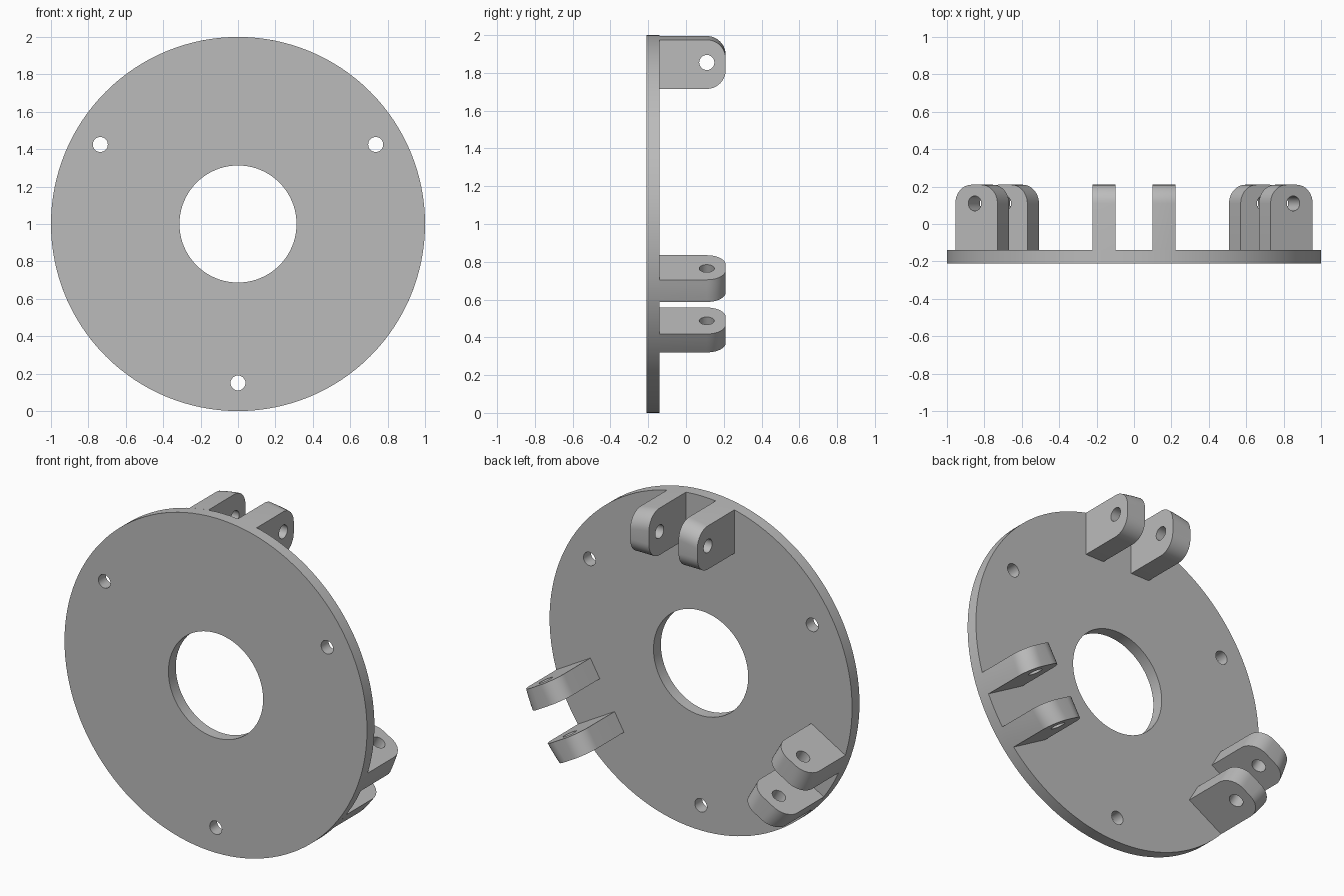
import bpy, bmesh, math
from mathutils import Matrix, Vector

if "Cube" in bpy.data.objects:
    bpy.data.objects.remove(bpy.data.objects["Cube"])

Y_FRONT, Y_BACK, Y_TIP = -0.21, -0.14, 0.21
R_IN, FILLET = 0.715, 0.10
CENTRE = Matrix.Translation((0, 0, 1))

grey = bpy.data.materials.new("plain grey")
grey.diffuse_color = (0.5, 0.5, 0.5, 1)
grey.use_nodes = True
grey.node_tree.nodes["Principled BSDF"].inputs["Base Color"].default_value = grey.diffuse_color


def new_object(name, bm):
    bmesh.ops.recalc_face_normals(bm, faces=bm.faces)
    mesh = bpy.data.meshes.new(name)
    bm.to_mesh(mesh)
    bm.free()
    mesh.materials.append(grey)
    ob = bpy.data.objects.new(name, mesh)
    bpy.context.collection.objects.link(ob)
    return ob


def cylinder(name, radius, depth, location, axis, segments):
    """Cylinder along the x or y axis."""
    bm = bmesh.new()
    turn = Matrix.Rotation(math.pi / 2, 4, 'X' if axis == 'Y' else 'Y')
    bmesh.ops.create_cone(bm, cap_ends=True, segments=segments, radius1=radius,
                          radius2=radius, depth=depth,
                          matrix=Matrix.Translation(location) @ turn)
    return new_object(name, bm)


def cut(ob, cutters):
    for c in cutters:
        mod = ob.modifiers.new("hole", 'BOOLEAN')
        mod.operation, mod.solver, mod.object = 'DIFFERENCE', 'EXACT', c
        bpy.context.view_layer.objects.active = ob
        bpy.ops.object.modifier_apply(modifier=mod.name)
        bpy.data.objects.remove(c)


def finish(ob):
    bpy.ops.object.select_all(action='DESELECT')
    ob.select_set(True)
    bpy.context.view_layer.objects.active = ob
    bpy.ops.object.shade_smooth_by_angle(angle=math.radians(30))


def lug_profile(x):
    """Rounded tab outline; its outer side follows the rim of the disc."""
    r_out = math.sqrt(1 - x * x)
    pts = [Vector((x, Y_BACK, R_IN))]
    for r, start in ((R_IN + FILLET, -90), (r_out - FILLET, 0)):
        for i in range(11):
            a = math.radians(start + 9 * i)
            pts.append(Vector((x, Y_TIP - FILLET + FILLET * math.cos(a),
                               r + FILLET * math.sin(a))))
    pts.append(Vector((x, Y_BACK, r_out)))
    return pts


def lug(name, x0, x1, turn):
    bm = bmesh.new()
    steps = 4
    rings = [[bm.verts.new(p) for p in lug_profile(x0 + (x1 - x0) * i / steps)]
             for i in range(steps + 1)]
    n = len(rings[0])
    for a, b in zip(rings, rings[1:]):
        for j in range(n):
            k = (j + 1) % n
            bm.faces.new((a[j], a[k], b[k], b[j]))
    bm.faces.new(rings[0])
    bm.faces.new(rings[-1])
    ob = new_object(name, bm)
    # pin hole through the tab
    cut(ob, [cylinder("pin_cutter", 0.04, 0.4, ((x0 + x1) / 2, 0.11, 0.855), 'X', 32)])
    ob.data.transform(CENTRE @ Matrix.Rotation(turn, 4, 'Y'))
    finish(ob)


# disc with a central bore and three bolt holes
disc = cylinder("disc", 1.0, Y_BACK - Y_FRONT, (0, (Y_FRONT + Y_BACK) / 2, 1), 'Y', 128)
cutters = [cylinder("bore_cutter", 0.313, 1, (0, 0, 1), 'Y', 96)]
for k in range(3):
    a = math.radians(-90 + 120 * k)
    cutters.append(cylinder("bolt_cutter", 0.04, 1,
                            (0.85 * math.cos(a), 0, 1 + 0.85 * math.sin(a)), 'Y', 32))
cut(disc, cutters)
finish(disc)

# three pairs of hinge lugs on the back
for k in range(3):
    turn = math.radians(120 * k)
    lug(f"lug_left_{k + 1}", -0.222, -0.098, turn)
    lug(f"lug_right_{k + 1}", 0.098, 0.222, turn)
